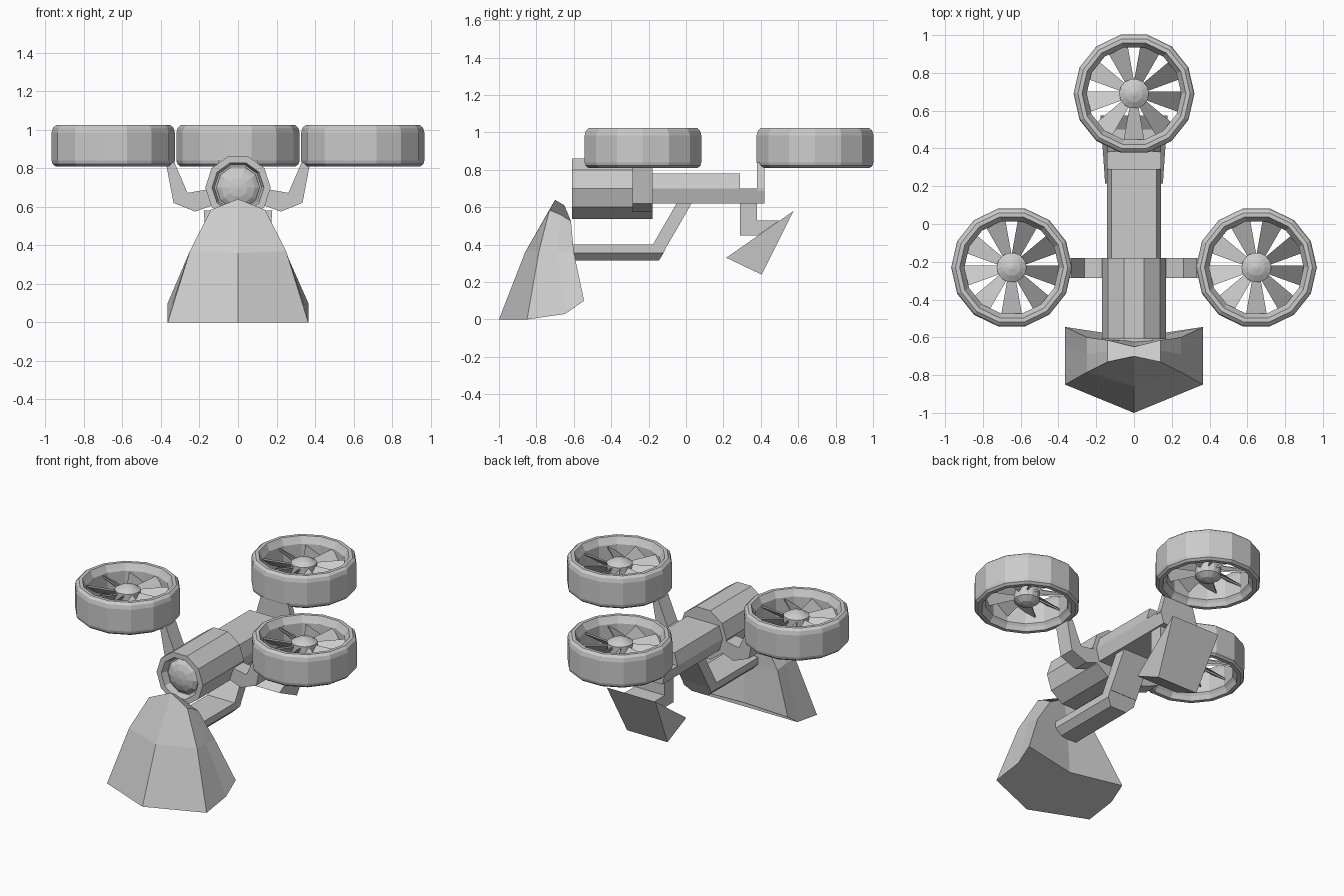
import bpy, bmesh
from math import cos, sin, pi

if "Cube" in bpy.data.objects:
    bpy.data.objects.remove(bpy.data.objects["Cube"])


def finish(name, bm):
    bmesh.ops.recalc_face_normals(bm, faces=bm.faces)
    me = bpy.data.meshes.new(name)
    bm.to_mesh(me)
    bm.free()
    ob = bpy.data.objects.new(name, me)
    bpy.context.collection.objects.link(ob)
    return ob


def loft(bm, rows, caps=True, closed=False):
    """Skin a list of equal-length closed point loops."""
    loops = [[bm.verts.new(p) for p in row] for row in rows]
    n = len(loops[0])
    pairs = list(zip(loops, loops[1:]))
    if closed:
        pairs.append((loops[-1], loops[0]))
    for a, b in pairs:
        for i in range(n):
            j = (i + 1) % n
            bm.faces.new((a[i], a[j], b[j], b[i]))
    if caps and not closed:
        bm.faces.new(loops[0])
        bm.faces.new(loops[-1])


def part(name, rows):
    bm = bmesh.new()
    loft(bm, rows)
    return finish(name, bm)


def side_prism(name, outline):
    """Outline of (y, z, half width) spanning the centre line."""
    return part(name, [[(s * w, y, z) for y, z, w in outline] for s in (-1, 1)])


def rings(profile, sides, place):
    return [[place(r * cos(2 * pi * i / sides), r * sin(2 * pi * i / sides), h)
             for i in range(sides)] for r, h in profile]


def mirror_x(ob):
    ob.modifiers.new("mirror", 'MIRROR').use_axis[0] = True
    return ob


# Three ducted fans: shroud, hub and nine pitched blades
SHROUD = [(.30, .81), (.315, .822), (.32, .84), (.32, .985), (.313, 1.01), (.297, 1.024),
          (.275, 1.024), (.262, 1.0), (.25, .98), (.25, .85), (.262, .835), (.275, .81)]
HUB = [(.01, 1.005), (.045, .995), (.079, .975), (.079, .865), (.045, .84), (.01, .83)]
BLADES = 9


def fan(label, cx, cy):
    def at(x, y, z):
        return (cx + x, cy + y, z)

    bm = bmesh.new()
    loft(bm, rings(SHROUD, 14, at), closed=True)
    finish(label + "_shroud", bm)
    part(label + "_hub", rings(HUB, 14, at))
    bm = bmesh.new()
    for k in range(BLADES):
        a = -pi / 2 + 2 * pi * k / BLADES
        rows = []
        for r, w, h in ((.06, .022, .03), (.255, .056, .04)):
            rows.append([at(r * cos(a) - s * w * sin(a), r * sin(a) + s * w * cos(a),
                            .93 + s * h + t)
                         for s, t in ((-1, -.006), (1, -.006), (1, .006), (-1, .006))])
        loft(bm, rows)
    finish(label + "_blades", bm)


for label, cx, cy in (("left_fan", -.648, -.23), ("right_fan", .648, -.23), ("rear_fan", 0, .69)):
    fan(label, cx, cy)


# Front housing with recessed lens
def along_y(x, z, y):
    return (x, y, .70 + z)


part("front_housing", rings([(.17, -.18), (.17, -.61), (.135, -.61), (.122, -.565)], 10, along_y))
part("lens", rings([(.116, -.55), (.112, -.572), (.088, -.59), (.05, -.604), (.008, -.609)],
                   10, along_y))

# Bent side arms carrying the front fans
ARM = [(.12, .62), (.14, .605), (.222, .575), (.335, .62), (.375, .83),
       (.33, .83), (.262, .672), (.16, .69), (.12, .70)]
mirror_x(part("side_arm", [[(x, y, z) for x, z in ARM] for y in (-.285, -.18)]))


# Main beam: upper deck and longer lower deck
def beam(name, section, y0, y1):
    half = list(section)
    loop = half + [(-x, z) for x, z in reversed(half)]
    return part(name, [[(x, y, z) for x, z in loop] for y in (y0, y1)])


beam("upper_beam", [(.143, .70), (.118, .78)], -.2, .29)
beam("lower_beam", [(.12, .62), (.143, .70)], -.2, .42)

# Upright for the rear fan
side_prism("rear_upright", [(.38, .69, .143), (.42, .69, .143), (.42, .84, .10), (.38, .84, .10)])

# Rear bracket and wedge foot
side_prism("rear_bracket", [(.29, .63, .11), (.38, .63, .11), (.38, .53, .11),
                            (.50, .53, .11), (.385, .45, .11), (.29, .45, .11)])
side_prism("rear_foot", [(.215, .33, .153), (.575, .58, .178), (.405, .24, .148)])

# Front boom: keel bar and diagonal brace
bm = bmesh.new()
SECTION = [(.10, .40), (.10, .355), (.06, .315), (-.06, .315), (-.10, .355), (-.10, .40)]
rear = {.40: -.10, .355: -.12, .315: -.145}
loft(bm, [[(x, -.63, z) for x, z in SECTION], [(x, rear[z], z) for x, z in SECTION]])
finish("front_keel", bm)
side_prism("front_brace", [(-.18, .395, .10), (-.10, .395, .10), (.035, .63, .10), (-.045, .63, .10)])


# Faceted front foot: each row holds front, corner, side, back and back-centre points
def foot_row(front, corner, side, back, centre):
    right = [corner, side, back]
    left = [(-x, y, z) for x, y, z in reversed(right)]
    return [front] + right + [centre] + left


part("front_foot", [
    foot_row((0, -1, 0), (.365, -.85, 0), (.365, -.645, .03), (.365, -.545, .10), (0, -.60, .08)),
    foot_row((0, -.86, .36), (.25, -.785, .37), (.25, -.69, .37), (.25, -.60, .36), (0, -.62, .36)),
    foot_row((0, -.70, .64), (.14, -.73, .585), (.14, -.67, .56), (.14, -.615, .525), (0, -.65, .61)),
])
